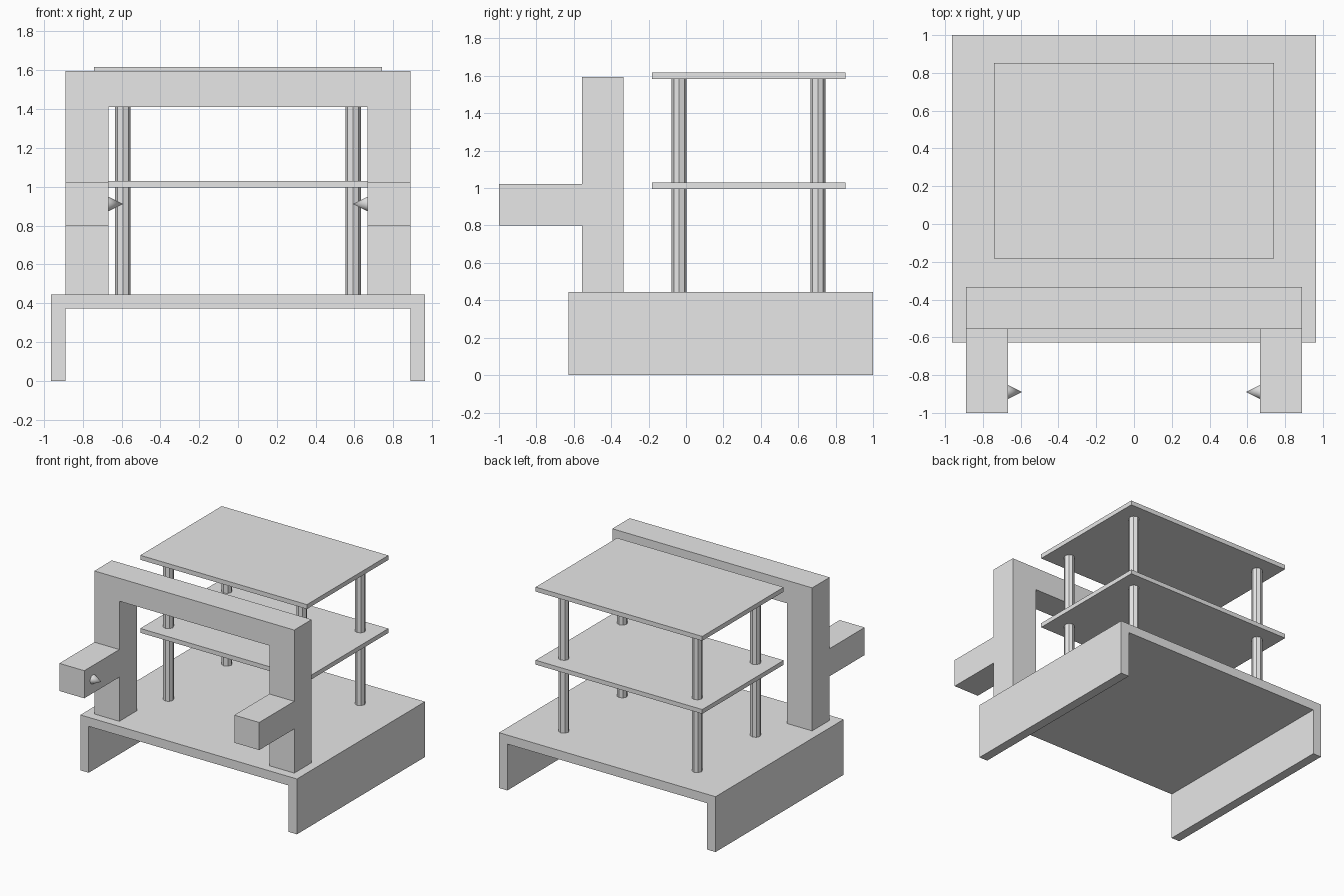
import bpy
import math

cube = bpy.data.objects.get("Cube")
if cube:
    bpy.data.objects.remove(cube, do_unlink=True)

grey = bpy.data.materials.new("light_grey")
grey.use_nodes = True
grey.diffuse_color = (0.8, 0.8, 0.8, 1)
grey.node_tree.nodes["Principled BSDF"].inputs["Base Color"].default_value = (0.8, 0.8, 0.8, 1)


def add_mesh(name, verts, faces):
    mesh = bpy.data.meshes.new(name)
    mesh.from_pydata(verts, [], faces)
    mesh.materials.append(grey)
    obj = bpy.data.objects.new(name, mesh)
    bpy.context.collection.objects.link(obj)
    return obj


def extrude_profile(name, profile, y0, y1):
    """Extrude a counter-clockwise (x, z) outline from y0 back to y1."""
    n = len(profile)
    verts = [(x, y, z) for y in (y0, y1) for x, z in profile]
    faces = [tuple(range(n)), tuple(reversed(range(n, 2 * n)))]
    faces += [(i, i + n, (i + 1) % n + n, (i + 1) % n) for i in range(n)]
    return add_mesh(name, verts, faces)


def arch(name, outer, inner, bottom, under, top, y0, y1):
    """Upside-down U shape."""
    outline = [(-outer, bottom), (-inner, bottom), (-inner, under), (inner, under),
               (inner, bottom), (outer, bottom), (outer, top), (-outer, top)]
    return extrude_profile(name, outline, y0, y1)


def box(name, x0, x1, y0, y1, z0, z1):
    return extrude_profile(name, [(x0, z0), (x1, z0), (x1, z1), (x0, z1)], y0, y1)


# Bench-like base and the upright front frame
arch("base", 0.963, 0.889, 0, 0.373, 0.445, -0.627, 1)
arch("front_frame", 0.889, 0.667, 0.445, 1.411, 1.595, -0.555, -0.333)

# Two plates
box("middle_shelf", -0.741, 0.741, -0.183, 0.852, 0.995, 1.03)
box("top_shelf", -0.741, 0.741, -0.183, 0.852, 1.582, 1.618)

# Octagonal posts through the shelves
for x, side in ((-0.593, "right"), (0.593, "left")):
    for y, end in ((-0.037, "front"), (0.705, "back")):
        bpy.ops.mesh.primitive_cylinder_add(vertices=8, radius=0.04, depth=1.143,
                                            location=(x, y, 1.0145))
        post = bpy.context.object
        post.name = f"{end}_{side}_post"
        post.data.materials.append(grey)

# Forward arms with a pointed pin on each inner face
for s, side in ((-1, "right"), (1, "left")):
    x0, x1 = sorted((s * 0.667, s * 0.889))
    box(f"{side}_arm", x0, x1, -1, -0.555, 0.8, 1.022)
    bpy.ops.mesh.primitive_cone_add(vertices=32, radius1=0.037, radius2=0, depth=0.074,
                                    location=(s * 0.63, -0.889, 0.911),
                                    rotation=(0, -s * math.pi / 2, 0))
    pin = bpy.context.object
    pin.name = f"{side}_pin"
    pin.data.materials.append(grey)
    bpy.ops.object.shade_smooth_by_angle(angle=math.radians(40))
